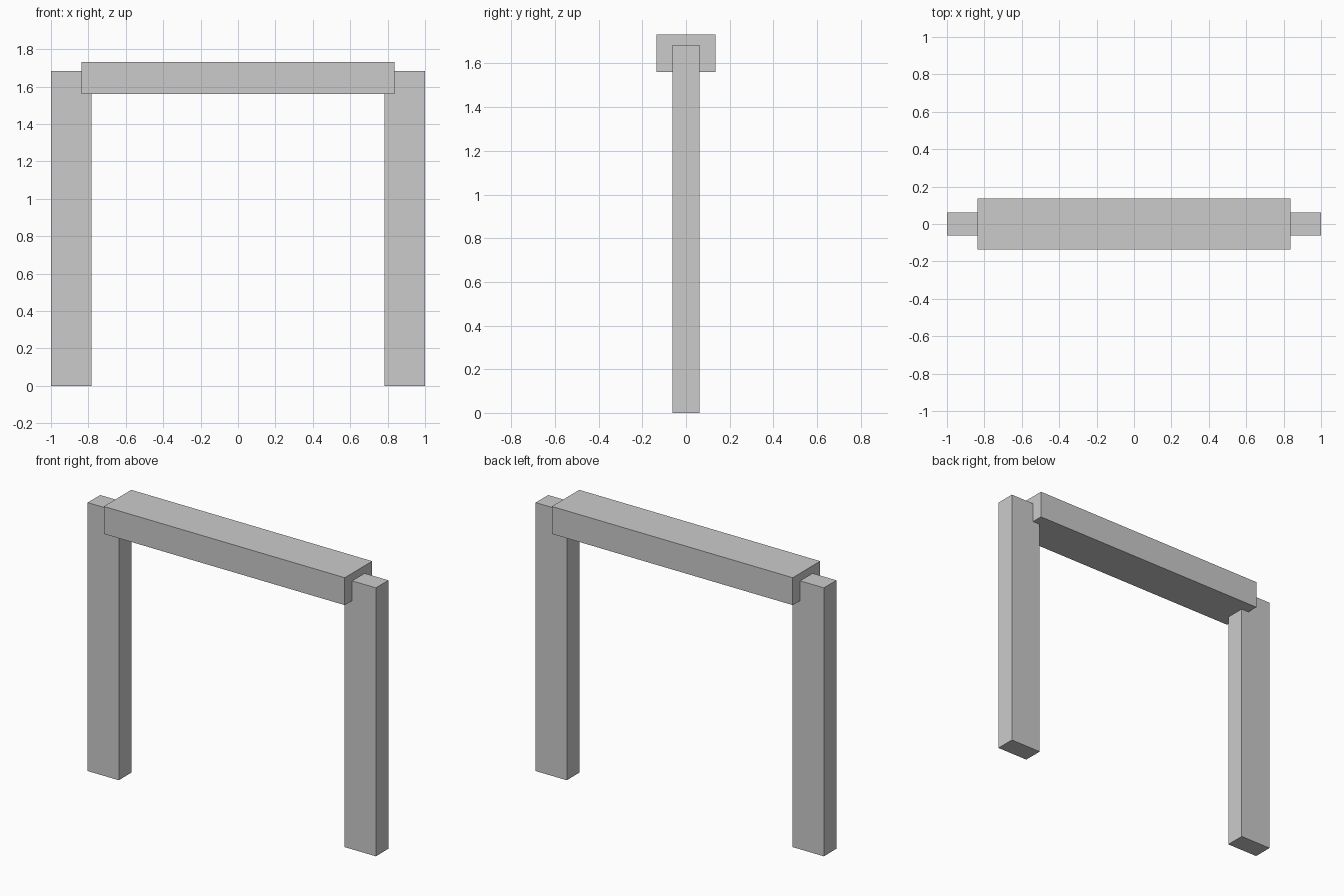
import bpy

if "Cube" in bpy.data.objects:
    bpy.data.objects.remove(bpy.data.objects["Cube"])


def box(name, x, y, z):
    """Box spanning the given (min, max) ranges."""
    spans = (x, y, z)
    bpy.ops.mesh.primitive_cube_add(size=1, location=[(a + b) / 2 for a, b in spans])
    obj = bpy.context.object
    obj.name = name
    obj.scale = [b - a for a, b in spans]
    bpy.ops.object.transform_apply(location=False, rotation=False, scale=True)
    return obj


# Upright posts
box("left_post", (-1.0, -0.784), (-0.062, 0.062), (0, 1.684))
box("right_post", (0.784, 1.0), (-0.062, 0.062), (0, 1.684))

# Crossbeam wrapping the inner tops of the posts
box("crossbeam", (-0.836, 0.836), (-0.136, 0.136), (1.56, 1.732))
